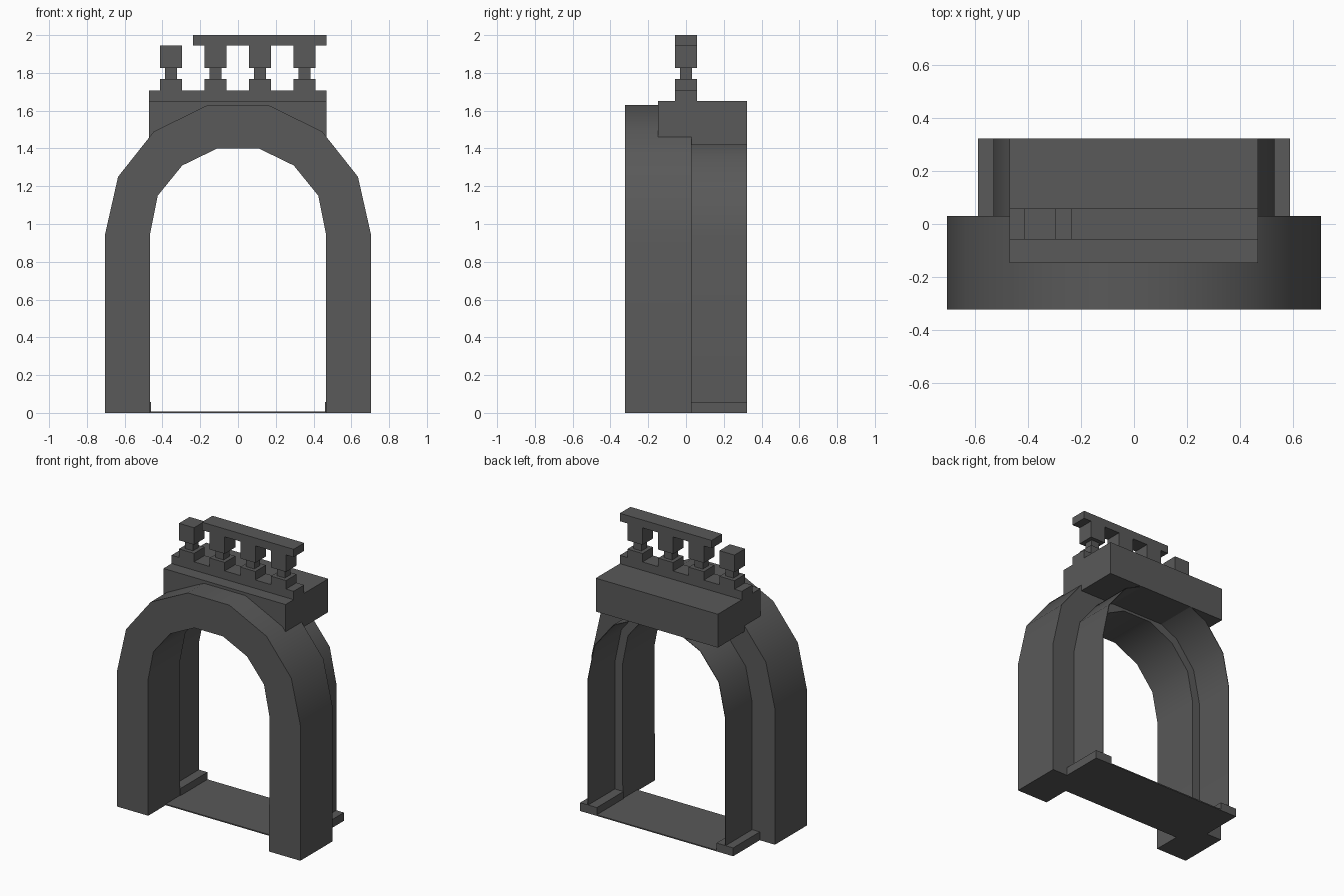
import bpy
import math

if "Cube" in bpy.data.objects:
    bpy.data.objects.remove(bpy.data.objects["Cube"])

stone = bpy.data.materials.new("dark_grey_stone")
stone.diffuse_color = (0.1, 0.1, 0.1, 1.0)
stone.use_nodes = True
stone.node_tree.nodes["Principled BSDF"].inputs["Base Color"].default_value = stone.diffuse_color


def make(name, verts, faces):
    me = bpy.data.meshes.new(name)
    me.from_pydata(verts, [], faces)
    me.materials.append(stone)
    me.update()
    ob = bpy.data.objects.new(name, me)
    bpy.context.collection.objects.link(ob)
    return ob


def box(name, x0, x1, y0, y1, z0, z1):
    v = [(x, y, z) for z in (z0, z1) for x, y in ((x0, y0), (x1, y0), (x1, y1), (x0, y1))]
    f = [(3, 2, 1, 0), (4, 5, 6, 7)]
    f += [(i, (i + 1) % 4, (i + 1) % 4 + 4, i + 4) for i in range(4)]
    return make(name, v, f)


def arch(name, outer, inner, y0, y1):
    """Mirror right-half outlines (bottom to crown) and extrude the band along y."""
    o = outer + [(-x, z) for x, z in reversed(outer)]
    n = inner + [(-x, z) for x, z in reversed(inner)]
    v, f = [], []
    for (ox, oz), (ix, iz) in zip(o, n):
        v += [(ox, y0, oz), (ox, y1, oz), (ix, y1, iz), (ix, y0, iz)]
    last = len(o) - 1
    for i in range(last):
        a, b = 4 * i, 4 * i + 4
        f += [(a + j, b + j, b + (j + 1) % 4, a + (j + 1) % 4)[::-1] for j in range(4)]
    f += [(3, 2, 1, 0), tuple(4 * last + j for j in range(4))]
    f = [tuple(reversed(q)) for q in f[-2:]] + f[:-2]
    ob = make(name, v, f)
    # consistent outward normals, smooth curve with crisp edges
    bpy.ops.object.select_all(action='DESELECT')
    bpy.context.view_layer.objects.active = ob
    ob.select_set(True)
    bpy.ops.object.mode_set(mode='EDIT')
    bpy.ops.mesh.select_all(action='SELECT')
    bpy.ops.mesh.normals_make_consistent(inside=False)
    bpy.ops.object.mode_set(mode='OBJECT')
    bpy.ops.object.shade_smooth_by_angle(angle=math.radians(30))
    return ob


# Thick front arch
arch("front_arch",
     [(0.705, 0), (0.705, 0.94), (0.635, 1.25), (0.445, 1.49), (0.16, 1.63)],
     [(0.465, 0), (0.467, 0.94), (0.425, 1.15), (0.295, 1.31), (0.11, 1.40)],
     -0.322, 0.03)

# Thin lining shell behind the front arch
arch("rear_lining",
     [(0.53, 0), (0.53, 0.94), (0.48, 1.18), (0.335, 1.36), (0.12, 1.462)],
     [(0.526, 0), (0.526, 0.94), (0.476, 1.178), (0.333, 1.356), (0.12, 1.458)],
     0.03, 0.322)

# Threshold floor and its side ledges
box("threshold_floor", -0.468, 0.468, -0.13, 0.322, 0, 0.008)
for s, side in ((-1, "left"), (1, "right")):
    a, b = sorted((s * 0.46, s * 0.588))
    box("ledge_" + side, a, b, 0.028, 0.322, 0, 0.058)

# Lintel block over the arch
box("lintel_block", -0.47, 0.468, -0.147, 0.322, 1.418, 1.65)

# Balustrade: bottom rail, four balusters, broken top rail
D = 0.058
box("bottom_rail", -0.47, 0.468, -D, D, 1.65, 1.708)
for i in range(4):
    x = -0.355 + 0.2355 * i
    for part, h, z0, z1 in (("foot", D, 1.708, 1.767),
                            ("neck", 0.031, 1.767, 1.827),
                            ("head", D, 1.827, 1.945)):
        box(f"baluster_{part}_{i + 1}", x - h, x + h, -h, h, z0, z1)
box("top_rail", -0.237, 0.468, -D, D, 1.945, 2.0)
